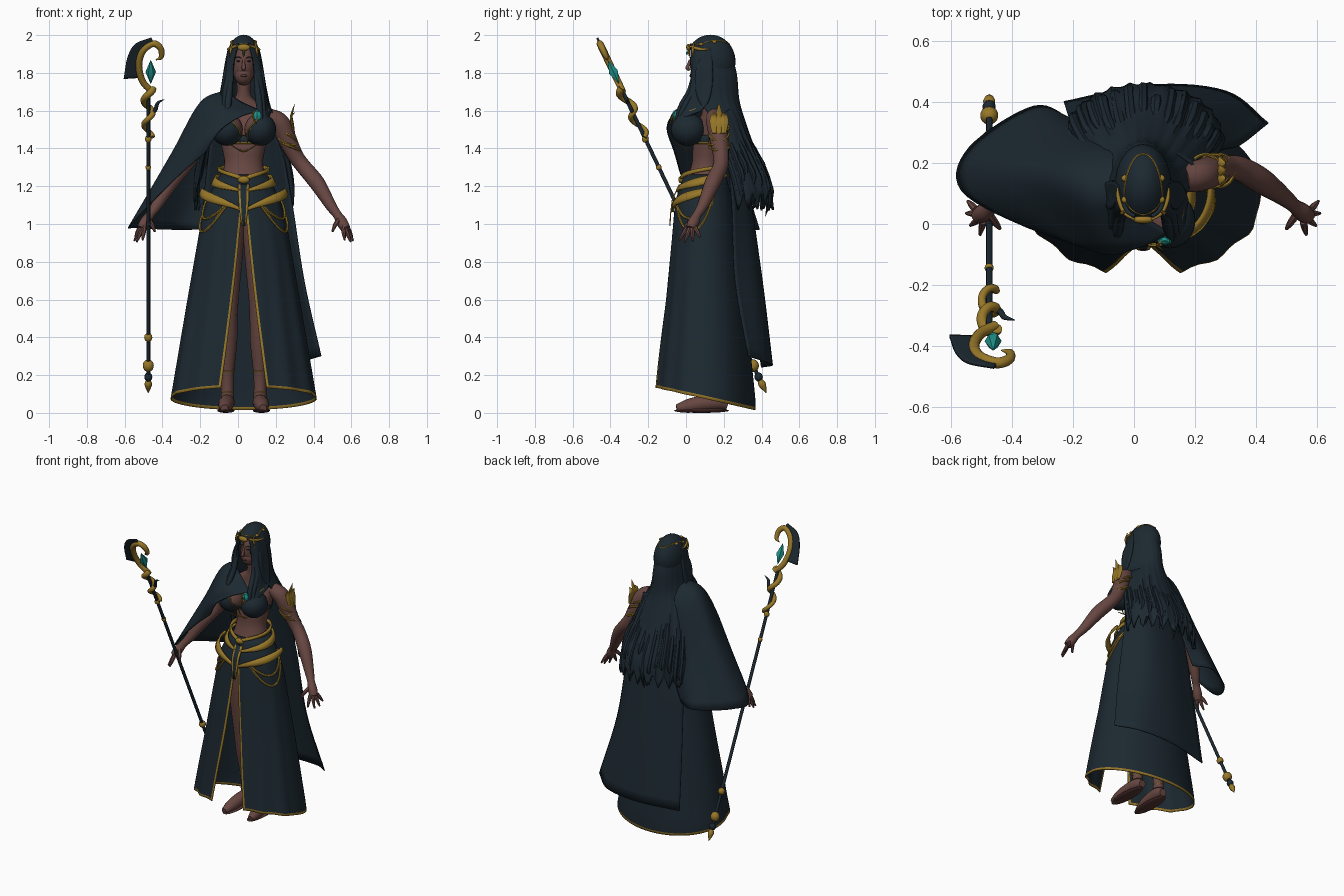
import bpy, bmesh, math, random
from mathutils import Vector, Matrix

random.seed(4)
if "Cube" in bpy.data.objects:
    bpy.data.objects.remove(bpy.data.objects["Cube"])
MID = 0.03  # the figure's own centre line


def material(name, *rgb):
    m = bpy.data.materials.new(name)
    m.use_nodes = True
    m.diffuse_color = (*rgb, 1)
    m.node_tree.nodes["Principled BSDF"].inputs["Base Color"].default_value = (*rgb, 1)
    return m


cloth = material("dark_cloth", .0115, .0215, .030)
skin = material("brown_skin", .135, .062, .053)
lip = material("dark_lip", .09, .036, .032)
gold = material("gold", .31, .185, .022)
teal = material("teal_gem", .015, .30, .27)


def finish(name, bm, mats, thick=0, angle=50):
    mesh = bpy.data.meshes.new(name)
    bm.to_mesh(mesh)
    bm.free()
    ob = bpy.data.objects.new(name, mesh)
    bpy.context.collection.objects.link(ob)
    for m in mats:
        mesh.materials.append(m)
    if thick:
        mod = ob.modifiers.new("Thickness", "SOLIDIFY")
        mod.thickness, mod.offset = thick, 0
    bpy.ops.object.select_all(action="DESELECT")
    ob.select_set(True)
    bpy.context.view_layer.objects.active = ob
    bpy.ops.object.shade_smooth_by_angle(angle=math.radians(angle))


def spline(points, n=6):
    p = [Vector(q) for q in points]
    p = [p[0] * 2 - p[1]] + p + [p[-1] * 2 - p[-2]]
    out = []
    for a, b, c, d in zip(p, p[1:], p[2:], p[3:]):
        for k in range(n):
            t = k / n
            out.append(b + (c - a) * (t / 2) + (a * 2 - b * 5 + c * 4 - d) * (t * t / 2)
                       + (b * 3 - a - c * 3 + d) * (t ** 3 / 2))
    return out + [p[-2]]


def sheet(name, rows, mats, rule=None, closed=False, thick=.006):
    bm = bmesh.new()
    v = [[bm.verts.new(p) for p in row] for row in rows]
    cols = len(v[0])
    for i in range(len(v) - 1):
        for j in range(cols if closed else cols - 1):
            k = (j + 1) % cols
            f = bm.faces.new((v[i][j], v[i][k], v[i + 1][k], v[i + 1][j]))
            f.material_index = rule(i, j) if rule else 0
    if closed:
        bm.faces.new(v[0])
        bm.faces.new(v[-1])
    bmesh.ops.recalc_face_normals(bm, faces=bm.faces)
    finish(name, bm, mats, thick)


def patch(name, rows, mat, thick=.006):
    across = [spline(r, 7) for r in rows]
    sheet(name, list(zip(*[spline(c, 7) for c in zip(*across)])), [mat], thick=thick)


def tube(name, points, mat, sides=10, n=5, flat=1.0):
    """Round or flattened limb through (x, y, z, radius) points."""
    path = spline(points, n)
    side, rows = Vector((1, .01, .02)), []
    for i, p in enumerate(path):
        along = (path[min(i + 1, len(path) - 1)] - path[max(i - 1, 0)]).to_3d().normalized()
        side = (side - along * side.dot(along)).normalized()
        other = along.cross(side) * flat
        turns = [math.tau * k / sides for k in range(sides)]
        rows.append([p.to_3d() + (side * math.cos(t) + other * math.sin(t)) * max(p[3], .0008) for t in turns])
    sheet(name, rows, [mat], closed=True, thick=0)


def ball(name, centre, size, mats, rule=None, cut=None, seg=20, rings=14, angle=50):
    bm = bmesh.new()
    bmesh.ops.create_uvsphere(bm, u_segments=seg, v_segments=rings, radius=1,
                              matrix=Matrix.Translation(centre) @ Matrix.Diagonal((*size, 1)))
    if cut:
        bmesh.ops.delete(bm, geom=[f for f in bm.faces if cut(f.calc_center_median())], context="FACES")
    for f in bm.faces:
        f.material_index = rule(f.normal) if rule else 0
    finish(name, bm, mats, .004 if cut else 0, angle)


def mirrored(s, points):
    return [(MID + s * (p[0] - MID), *p[1:]) for p in points]


SIDES = ((1, "left"), (-1, "right"))

# Torso
shape = [(1.77, .038, .045, .12), (1.68, .04, .045, .13), (1.635, .09, .055, .14), (1.58, .16, .065, .145),
         (1.5, .14, .085, .13), (1.4, .115, .085, .12), (1.32, .103, .08, .11), (1.22, .125, .1, .1), (1.1, .16, .12, .1)]
ring = [math.tau * k / 28 for k in range(28)]
sheet("torso", [[(MID + rx * math.cos(t), cy + ry * math.sin(t), z) for t in ring]
                for z, rx, ry, cy in spline(shape, 5)], [skin], closed=True, thick=0)
sheet("chest_band", [[(MID + (.124 + k) * math.cos(t), .123 + (.09 + k) * math.sin(t), z) for t in ring + [0]]
                     for z, k in ((1.425, 0), (1.434, .003), (1.47, .012))], [gold, cloth], lambda i, j: i)

# Head and face
ball("head", (MID, .115, 1.85), (.068, .095, .118), [skin])
ball("jaw", (MID, .08, 1.79), (.048, .058, .056), [skin])
tube("nose", [(MID, .022, 1.87, .007), (MID, .012, 1.84, .009), (MID, .008, 1.825, .011), (MID, .02, 1.815, .006)], skin)
ball("lips", (MID, .026, 1.785), (.018, .008, .007), [lip])

# Paired parts: eyes, bust, arms, hands, legs, feet
for s, label in SIDES:
    ball(label + "_eye", (MID + s * .027, .03, 1.862), (.012, .007, .004), [cloth])
    tube(label + "_brow", mirrored(s, [(.042, .023, 1.878, .002), (.06, .027, 1.884, .003), (.078, .04, 1.878, .002)]), cloth)
    ball(label + "_cup", (MID + s * .088, .012, 1.5), (.084, .092, .086), [cloth, skin],
         lambda n, s=s: int(-s * n.x * .9 + n.z * .55 > .6))
    tube(label + "_cup_trim", mirrored(s, [(.05, -.045, 1.43, .003), (.055, -.07, 1.5, .004),
         (.115, -.055, 1.565, .004), (.16, .04, 1.605, .005), (.14, .13, 1.63, .005)]), gold)
    tube(label + "_arm", mirrored(s, [(.16, .15, 1.57, .045), (.22, .16, 1.535, .053), (.26, .175, 1.45, .05),
         (.305, .185, 1.36, .042), (.35, .18, 1.3, .041), (.42, .14, 1.215, .042), (.49, .09, 1.1, .03),
         (.525, .06, 1.05, .024), (.55, .04, 1.01, .03), (.57, .025, .975, .026)]), skin, 14)
    tips = [(.565, -.035, .915), (.597, -.005, .905), (.61, .035, .91), (.605, .075, .93)]
    for k, tip in enumerate(tips):
        base = Vector((.555 + .008 * k, .008 + .013 * k, .985))
        tube(f"{label}_finger_{k + 1}", mirrored(s, [(*base, .012), (*base.lerp(Vector(tip), .5), .011), (*tip, .005)]), skin, 7, 3)
    tube(label + "_thumb", mirrored(s, [(.54, .04, 1.03, .014), (.515, .005, .995, .012), (.5, -.015, .96, .006)]), skin, 7, 3)
    tube(label + "_leg", mirrored(s, [(.1, .1, 1.08, .085), (.11, .1, .8, .072), (.112, .11, .56, .052), (.114, .14, .38, .05),
         (.116, .165, .2, .034), (.117, .175, .08, .034)]), skin, 14)
    tube(label + "_foot", mirrored(s, [(.115, .22, .04, .025), (.117, .17, .055, .04), (.122, .09, .05, .042),
         (.128, .01, .036, .036), (.132, -.05, .024, .02)]), skin, 12)
    ball(label + "_sandal_sole", (MID + s * .094, .082, .012), (.046, .146, .012), [lip])
    for y, z, r in ((.172, .11, .033), (.162, .22, .037)):
        tube(label + "_anklet", [(MID + s * .086 + r * math.cos(t), y + r * math.sin(t), z, .003) for t in ring[::4] + [0]], gold, 6, 3)

# Skirt: an open cone, wrapped around from one slit edge to the other
OUTLINE = [(1.27, .118, .105, .1), (1.12, .195, .15, .095), (1., .225, .165, .1), (.6, .295, .205, .105), (.07, .385, .265, .1)]


def skirt_size(z):
    z = min(max(z, OUTLINE[-1][0]), OUTLINE[0][0])
    for a, b in zip(OUTLINE, OUTLINE[1:]):
        if z >= b[0]:
            return Vector(a).lerp(Vector(b), (a[0] - z) / (a[0] - b[0]))


def on_skirt(a, z, off=0.0):
    _, rx, ry, cy = skirt_size(z)
    return Vector((MID + (rx + off) * math.sin(a), cy - (ry + off) * math.cos(a), z))


COLS, ROWS = 72, 24
skirt = []
for i in range(ROWS + 1):
    v = i / (ROWS - 1) * .987 if i < ROWS else 1
    row = []
    for j in range(COLS + 1):
        slit = .015 + .3 * min(1, max(0, (v - .12) / .88)) ** .8
        edge = slit + .013 / skirt_size(1.26 - 1.14 * v)[1]
        u = (j - 1) / (COLS - 2)
        a = slit if j == 0 else math.tau - slit if j == COLS else edge + (math.tau - 2 * edge) * u
        z = 1.26 + (.015 + .06 * (1 + math.cos(a)) - 1.26) * v
        # pleats: one at the slit edge, one further round
        fold = sum(math.exp(-((min(a, math.tau - a) - c) / .13) ** 2) for c in (.28, .66, 1.1))
        row.append(on_skirt(a, z, .016 * v * fold))
    skirt.append(row)
sheet("skirt", skirt, [cloth, gold], lambda i, j: int(i == ROWS - 1 or (j in (0, COLS - 1) and i > 2)))


# Belts lying on the skirt
def ribbon(name, first, last, height, width, off):
    rows = [[on_skirt(first + (last - first) * u, height(u) + k * width(u), off(u)) for k in (-.5, 0, .5)]
            for u in (n / 30 for n in range(31))]
    sheet(name, rows, [gold], thick=.012)


ribbon("waist_belt", 0, math.tau, lambda u: 1.235 + .07 * math.sin(math.pi * u) ** .7, lambda u: .02, lambda u: .014)
for s, label in SIDES:
    ribbon(label + "_hip_wing", s * .05, s * 1.75, lambda u: 1.07 + .11 * u ** .7,
           lambda u: .015 + .03 * math.sin(2.9 * u), lambda u: .01 + .05 * u)
    ribbon(label + "_upper_wing", s * .1, s * 2.6, lambda u: 1.175 + .085 * u ** .8,
           lambda u: .012 + .03 * math.sin(3 * u), lambda u: .012 + .012 * u)
    for k, drop in enumerate((.1, .17)):
        tube(f"{label}_chain_{k + 1}", [(*on_skirt(s * (.45 + 1.5 * u), 1.1 + .06 * u - drop * math.sin(math.pi * u), .008), .007)
                                   for u in (n / 8 for n in range(9))], gold, 6, 3)
ball("belt_buckle", (MID, -.025, 1.235), (.032, .016, .02), [gold])
sheet("front_tab", [[(MID + k * w, y, z) for k in (-1, -.55, .55, 1)]
                    for z, y, w in ((1.21, -.035, .03), (1.13, -.072, .028), (1.05, -.082, .02), (.99, -.085, .01))],
      [cloth, gold], lambda i, j: int(j != 1))
tube("belly_chain", [(-.04, -.04, 1.42, .003), (MID, .015, 1.385, .004), (.1, -.04, 1.42, .003)], gold, 6)

# Long back cape
patch("back_cape", [
    [(-.13, .2, 1.58), (-.03, .25, 1.62), (.1, .25, 1.62), (.2, .19, 1.58)],
    [(-.18, .28, 1.15), (-.02, .33, 1.15), (.15, .33, 1.15), (.28, .24, 1.15)],
    [(-.21, .34, .7), (.02, .4, .7), (.22, .38, .7), (.35, .26, .7)],
    [(-.23, .4, .24), (.05, .455, .25), (.3, .435, .265), (.44, .33, .3)]], cloth)

# Shoulder cape draped over the right arm, front edge to back edge
patch("shoulder_cape", [
    [(.12, -.03, 1.6), (.02, .03, 1.645), (-.06, .07, 1.7), (-.07, .15, 1.7), (-.03, .21, 1.66), (.04, .24, 1.6)],
    [(.02, -.075, 1.57), (-.08, -.06, 1.59), (-.18, .06, 1.635), (-.2, .16, 1.63), (-.14, .24, 1.56), (-.03, .27, 1.48)],
    [(-.09, -.1, 1.5), (-.2, -.05, 1.46), (-.33, .09, 1.39), (-.34, .2, 1.36), (-.24, .29, 1.28), (-.1, .32, 1.23)],
    [(-.17, -.06, 1.38), (-.35, -.01, 1.22), (-.565, .11, 1.), (-.54, .25, .98), (-.33, .385, .97), (-.2, .34, .97)]], cloth)
ball("cape_brooch", (.1, -.055, 1.575), (.026, .016, .03), [teal], seg=6, rings=4, angle=10)
tube("brooch_drop", [(.085, -.06, 1.6, .005), (.078, -.072, 1.57, .005), (.095, -.085, 1.53, .002)], gold, 6)

# Hair: cap, back curtain, side drapes and loose locks
ball("hair_cap", (MID, .13, 1.86), (.09, .13, .14), [cloth], seg=32, rings=24,
     cut=lambda c: c.z < 1.78 or (c.y < .1 and c.z < 1.925 and abs(c.x - MID) < .056))
FALL = spline([(1.92, .07, .1, .225), (1.8, .1, .055, .262), (1.66, .12, .07, .275), (1.55, .165, .15, .305),
               (1.4, .215, .2, .36), (1.25, .25, .25, .43), (1.12, .255, .28, .455)], 4)


def hair_point(a, k, out=0.0):
    z, rx, yf, yb = FALL[k]
    return Vector((MID + (rx + out) * math.sin(a), yf + (yb - yf + out) * math.cos(a), z))


curtain = []
for k in range(len(FALL)):
    v = k / (len(FALL) - 1)
    curtain.append([hair_point(-1.6 + 3.2 * j / 40, k, .006 * v * math.cos(j * 2.1))
                    + Vector((0, 0, v ** 4 * .05 * math.sin(j * 1.7))) for j in range(41)])
sheet("hair_back", curtain, [cloth], thick=.012)
for n in range(17):
    a = -1.5 + 3 * n / 16
    start, end = random.randint(13, 16), len(FALL) - 1 - random.randint(0, 3)
    body = [(*hair_point(a, k, -.003), .018) for k in range(start + 2, end, 2)]
    tip = hair_point(a * 1.05, end, .005) - Vector((0, .04 * math.cos(a), random.uniform(.03, .09)))
    tube(f"hair_lock_{n + 1}", [(*hair_point(a, start, -.012), .004)] + body + [(*tip, .001)], cloth, 7, 3)
for s, label in SIDES:
    patch(label + "_hair_drape", [mirrored(s, row) for row in (
        [(.058, .025, 1.955), (.085, .05, 1.95), (.108, .13, 1.93)],
        [(.082, .03, 1.86), (.112, .06, 1.86), (.124, .14, 1.85)],
        [(.088, .025, 1.74), (.128, .045, 1.74), (.142, .14, 1.74)],
        [(.1, -.02, 1.62), (.14, .015, 1.63), (.16, .12, 1.65)],
        [(.125, -.075, 1.49), (.15, -.05, 1.54), (.175, .08, 1.6)])], cloth, .012)
    for k in range(2):
        w = .016 * k
        tube(f"{label}_front_lock_{k + 1}", mirrored(s, [(.09 + w, .04 + w, 1.8, .008), (.105 + w, .02 + w, 1.7, .017),
             (.115 + w, -.03 + w, 1.61, .016), (.135 + w, -.07 + w, 1.47 + 3 * w, .001)]), cloth, 8, 4)


# Head jewellery resting on the hair cap
def on_cap(x, y):
    h = 1 - ((x - MID) / .09) ** 2 - ((y - .13) / .13) ** 2
    return (x, y, 1.862 + .14 * math.sqrt(max(h, 0)), .0035)


for s, label in SIDES:
    tube(label + "_head_chain", [on_cap(MID + s * .062 * math.cos(t), .08 + .15 * math.sin(t)) for t in ring[:8]], gold, 6, 3)
    tube(label + "_brow_chain", [on_cap(MID, .03), on_cap(MID + s * .035, .045), on_cap(MID + s * .062, .08)], gold, 6, 3)
    for y in (.08, .15):
        x, y, z, _ = on_cap(MID + s * .06, y)
        ball(label + "_head_stud", (x, y, z), (.012, .012, .009), [gold], seg=8, rings=6)
    tube(label + "_temple_plate", mirrored(s, [(.058, .014, 1.945, .003), (.09, .037, 1.935, .008),
         (.109, .08, 1.925, .008), (.115, .12, 1.925, .003)]), gold, 8)
    tube(label + "_temple_drop", mirrored(s, [(.09, .042, 1.965, .003), (.098, .036, 1.925, .007), (.104, .038, 1.885, .002)]), gold, 8)
ball("forehead_plate", (MID, .014, 1.935), (.034, .013, .018), [gold])
tube("forehead_drop", [(MID, .014, 1.93, .008), (MID, .016, 1.905, .006), (MID, .018, 1.88, .001)], gold, 6)
ball("forehead_gem", (MID, .006, 1.905), (.006, .007, .009), [teal], seg=6, rings=4, angle=10)

# Left armlet: crossing bands and thin leaves
for tilt, z in ((.025, 1.45), (-.025, 1.45), (0, 1.51), (0, 1.41)):
    x = .26 + (1.45 - z) * .45
    tube("armlet_band", [(x + .05 * math.cos(t), .175 + .053 * math.sin(t), z - .02 * math.cos(t) + tilt * math.sin(t), .006)
                         for t in ring[::2] + [0]], gold, 6, 3)
for y, top in ((.15, 1.59), (.175, 1.635), (.2, 1.59)):
    tube("armlet_leaf", [(.298, y, 1.48, .004), (.288, y, 1.53, .008), (.282, y, 1.57, .007), (.3, y, top, .001)], gold, 8, flat=3)


# Staff, leaning back as one straight line
def lean(x, z, d=0.0):
    return (x, .425 - (z - .105) * .476 + d, z)


AXIS = -.475
tube("staff_shaft", [(*lean(AXIS, z), .0105) for z in (.15, .6, 1.1, 1.72)], cloth, 10, 2)
for z, r, mat in ((.4, .022, gold), (.25, .03, gold), (.19, .022, cloth), (1.3, .015, gold), (1.45, .018, gold), (1.0, .013, cloth)):
    ball("staff_knob", lean(AXIS, z), (r, r, r * 1.1), [mat], seg=14, rings=10)
tube("staff_foot", [(*lean(AXIS, z), r) for z, r in ((.18, .008), (.15, .02), (.105, .001))], gold, 8)
tube("staff_coil", [(*lean(AXIS + .024 * math.cos(t), 1.46 + .0205 * t, .024 * math.sin(t)), .012 + .0006 * t)
                    for t in (n * .6 for n in range(22))], gold, 10, 3)
crook = [(-.455, 1.7, .017), (-.505, 1.755, .018), (-.525, 1.84, .018), (-.505, 1.915, .019), (-.45, 1.955, .018),
         (-.41, 1.93, .017), (-.407, 1.885, .013), (-.435, 1.868, .002)]
tube("staff_crook", [(*lean(x, z), r) for x, z, r in crook], gold, 12)
patch("staff_blade", [[lean(-.605, 1.77), lean(-.585, 1.88), lean(-.545, 1.95), lean(-.46, 1.985)],
                      [lean(-.53, 1.775), lean(-.53, 1.85), lean(-.505, 1.92), lean(-.45, 1.965)]], cloth, .012)
tube("staff_thorn", [(*lean(AXIS, 1.58), .01), (*lean(-.44, 1.6), .011), (*lean(-.425, 1.64), .009), (*lean(-.39, 1.66), .001)], cloth, 8)
tube("staff_gem", [(*lean(-.462, z), r) for z, r in ((1.742, 0), (1.805, .028), (1.868, 0))], teal, 6, 1)
